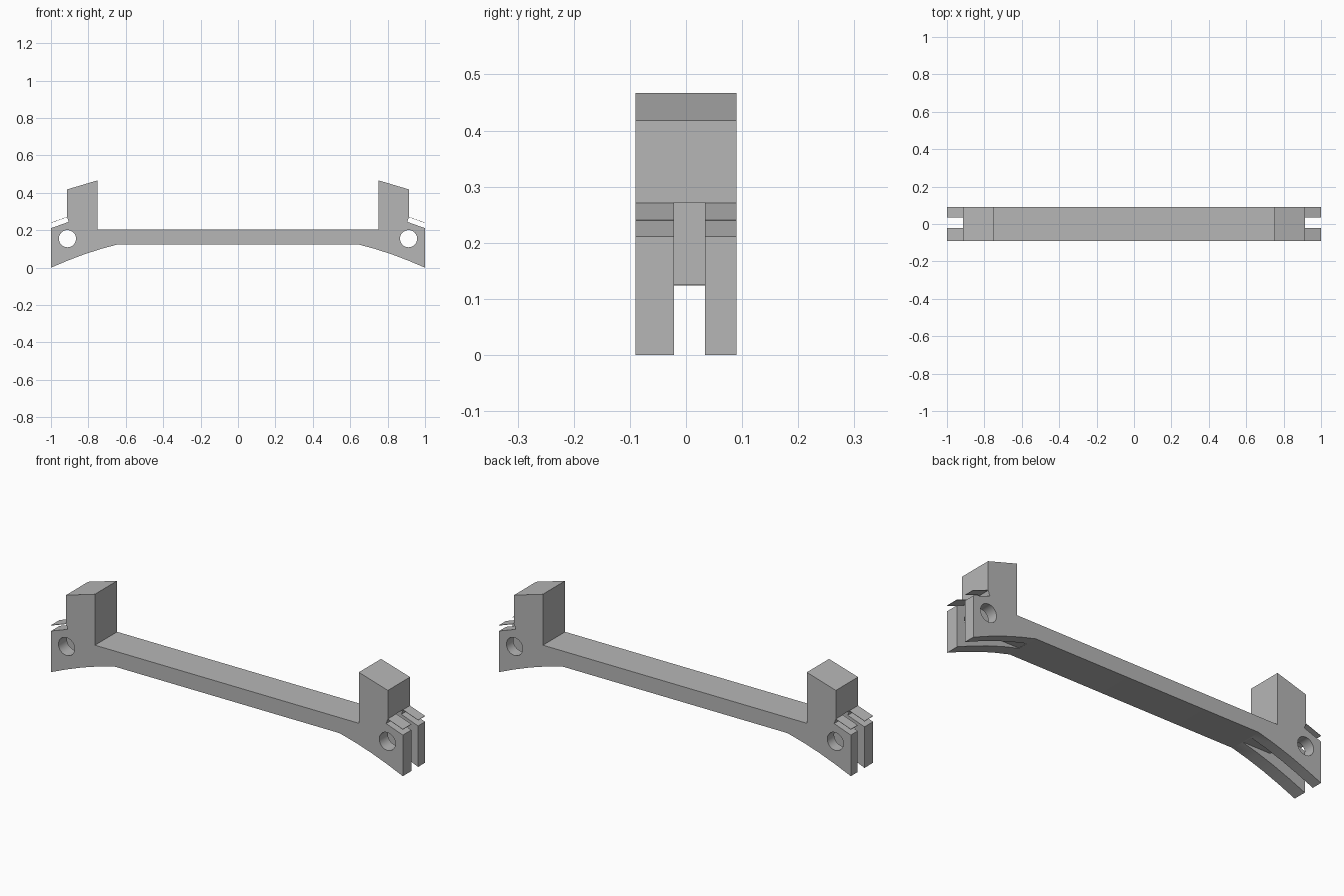
import bpy, bmesh, math

if "Cube" in bpy.data.objects:
    bpy.data.objects.remove(bpy.data.objects["Cube"], do_unlink=True)

grey = bpy.data.materials.new("plain grey")
grey.use_nodes = True
grey.diffuse_color = (0.47, 0.47, 0.47, 1)
grey.node_tree.nodes["Principled BSDF"].inputs["Base Color"].default_value = grey.diffuse_color

WIDTH = (-0.09, 0.09)
SLOT = (-0.021, 0.034)


def extrude(name, outline, span):
    """Extrude an x-z outline along y."""
    bm = bmesh.new()
    face = bm.faces.new([bm.verts.new((x, span[0], z)) for x, z in outline])
    out = bmesh.ops.extrude_face_region(bm, geom=[face])
    moved = [v for v in out["geom"] if isinstance(v, bmesh.types.BMVert)]
    bmesh.ops.translate(bm, verts=moved, vec=(0, span[1] - span[0], 0))
    bmesh.ops.recalc_face_normals(bm, faces=bm.faces)
    mesh = bpy.data.meshes.new(name)
    bm.to_mesh(mesh)
    bm.free()
    mesh.materials.append(grey)
    obj = bpy.data.objects.new(name, mesh)
    bpy.context.collection.objects.link(obj)
    return obj


def mirrored(points, side):
    return [(side * x, z) for x, z in points]


# Bar, raised posts and flared ends as one symmetric outline
half = [(0.64, 0.125), (0.73, 0.101), (0.82, 0.072), (0.91, 0.038), (1, 0),
        (1, 0.211), (0.905, 0.245), (0.915, 0.272), (0.915, 0.418),
        (0.75, 0.467), (0.75, 0.205)]
body = extrude("bracket_body", half + mirrored(half[::-1], -1), WIDTH)

# Clearance slot between the prongs, and pin hole
slot = [(0.645, 0.125), (0.80, 0.125), (0.80, 0.272), (1.1, 0.272), (1.1, -0.1), (0.645, -0.1)]
steps = 32
hole = [(0.912 + 0.046 * math.cos(2 * math.pi * i / steps),
         0.155 + 0.046 * math.sin(2 * math.pi * i / steps)) for i in range(steps)]

bpy.context.view_layer.objects.active = body
for side in (1, -1):
    for name, outline, span in (("slot_cutter", slot, SLOT), ("hole_cutter", hole, (-0.2, 0.2))):
        cutter = extrude(name, mirrored(outline, side), span)
        cutter.hide_render = True
        cut = body.modifiers.new(name, "BOOLEAN")
        cut.operation = "DIFFERENCE"
        cut.solver = "EXACT"
        cut.object = cutter
        bpy.ops.object.modifier_apply(modifier=cut.name)
        bpy.data.objects.remove(cutter, do_unlink=True)

# Thin flaps above each prong
flap = [(0.913, 0.272), (1, 0.241), (1, 0.239), (0.913, 0.270)]
for side, end in ((1, "left"), (-1, "right")):
    for place, span in (("front", (WIDTH[0], SLOT[0])), ("back", (SLOT[1], WIDTH[1]))):
        extrude(f"{end}_{place}_flap", mirrored(flap, side), span)

# Smooth hole walls, crisp edges elsewhere
bpy.ops.object.select_all(action="DESELECT")
body.select_set(True)
bpy.context.view_layer.objects.active = body
bpy.ops.object.shade_smooth_by_angle(angle=math.radians(20))
